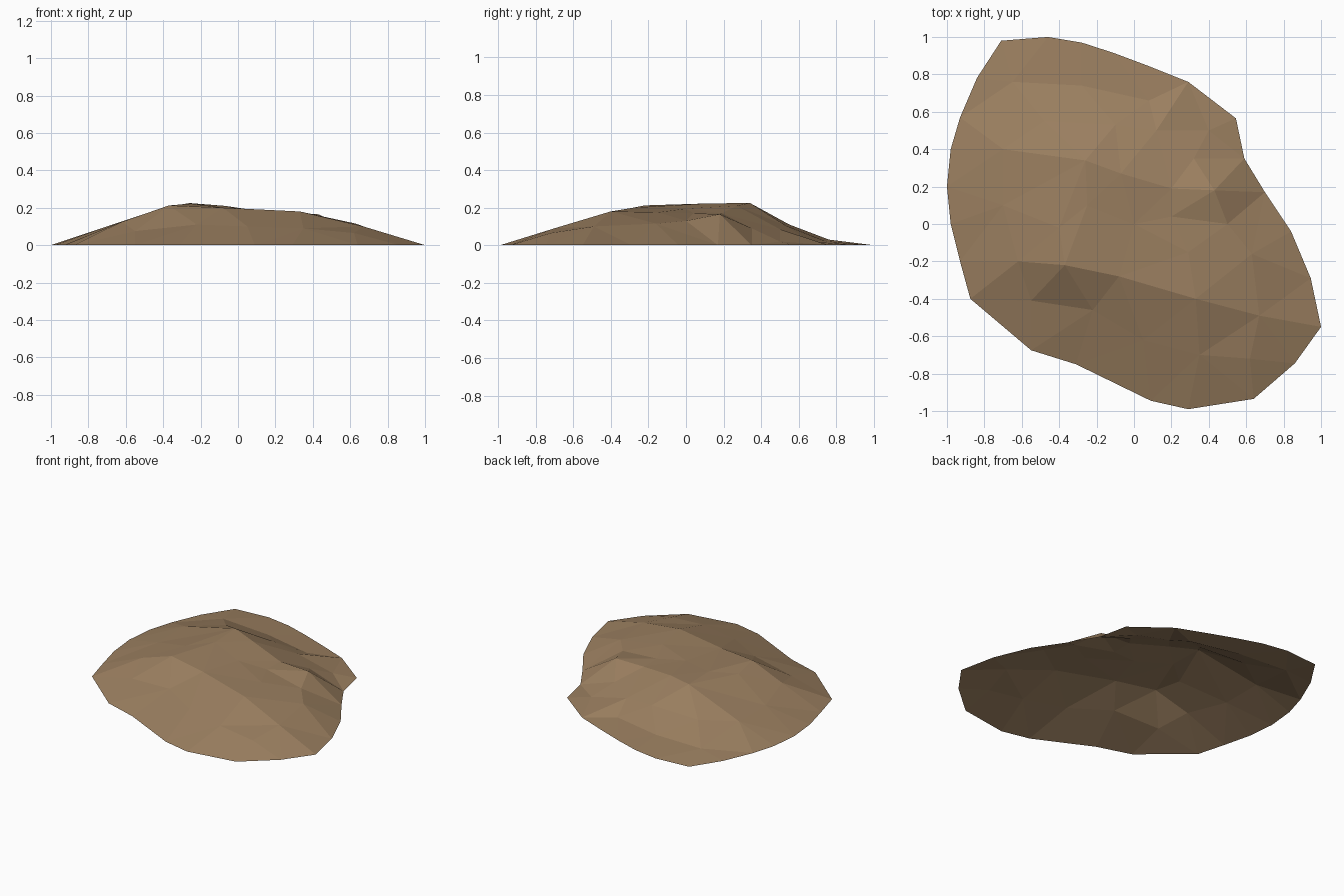
import bpy, bmesh
from mathutils import Vector
from mathutils.geometry import delaunay_2d_cdt

# ground outline of the mound (x, y), all at z = 0
outline = [(-0.71, 0.98), (-0.84, 0.78), (-0.93, 0.57), (-0.98, 0.40), (-1, 0.20),
           (-0.98, 0), (-0.93, -0.20), (-0.875, -0.40), (-0.55, -0.675), (-0.31, -0.75),
           (0.09, -0.945), (0.29, -0.99), (0.64, -0.935), (0.86, -0.745), (1, -0.55),
           (0.945, -0.29), (0.84, -0.04), (0.70, 0.17), (0.59, 0.35), (0.545, 0.565),
           (0.29, 0.76), (0.09, 0.84), (-0.11, 0.915), (-0.28, 0.97), (-0.46, 1)]

# crest lines (x, y, z): south ridge and north ridge
south_ridge = [(-0.62, -0.20, 0.125), (-0.37, -0.22, 0.212), (-0.08, -0.28, 0.20),
               (0.33, -0.40, 0.18), (0.67, -0.49, 0.10)]
north_ridge = [(-0.70, 0.40, 0.10), (-0.26, 0.34, 0.225), (-0.07, 0.27, 0.21),
               (0.20, 0.19, 0.17), (0.43, 0.18, 0.165)]

# loose points on plateau and slopes
slopes = [(-0.40, -0.02, 0.20), (-0.25, 0.10, 0.222), (0.0, 0.0, 0.195), (0.20, 0.04, 0.17),
          (0.29, -0.15, 0.175), (0.50, 0.0, 0.13), (0.63, -0.16, 0.115), (-0.70, 0.10, 0.10),
          (-0.55, -0.41, 0.075), (-0.22, -0.46, 0.11), (0.05, -0.62, 0.10),
          (0.35, -0.70, 0.09), (0.62, -0.72, 0.065),
          (-0.48, 0.55, 0.11), (-0.10, 0.53, 0.105), (0.12, 0.50, 0.085), (0.32, 0.35, 0.09),
          (-0.65, 0.76, 0.03), (-0.28, 0.74, 0.022), (0.08, 0.66, 0.02), (0.40, 0.50, 0.02)]

points = [(x, y, 0) for x, y in outline] + south_ridge + north_ridge + slopes
n = len(outline)
edges = [(n + i, n + i + 1) for i in range(4)] + [(n + 5 + i, n + 6 + i) for i in range(4)]
edges.append((n + 4, outline.index((1, -0.55))))   # ridge runs out to the east tip

# triangulate the open shell
co, _, tris, orig, _, _ = delaunay_2d_cdt(
    [Vector(p[:2]) for p in points], edges, [list(range(n))], 1, 1e-5)
verts = [(c.x, c.y, points[o[0]][2] if o else 0.05) for c, o in zip(co, orig)]

mesh = bpy.data.meshes.new("dirt_mound")
bm = bmesh.new()
bv = [bm.verts.new(v) for v in verts]
for t in tris:
    bm.faces.new([bv[i] for i in t])
for f in bm.faces:
    f.normal_update()
    if f.normal.z < 0:
        f.normal_flip()
bm.to_mesh(mesh)
bm.free()

mound = bpy.data.objects.new("dirt_mound", mesh)
bpy.context.collection.objects.link(mound)
dirt = bpy.data.materials.new("brown_dirt")
dirt.diffuse_color = (0.33, 0.215, 0.118, 1)
mesh.materials.append(dirt)
